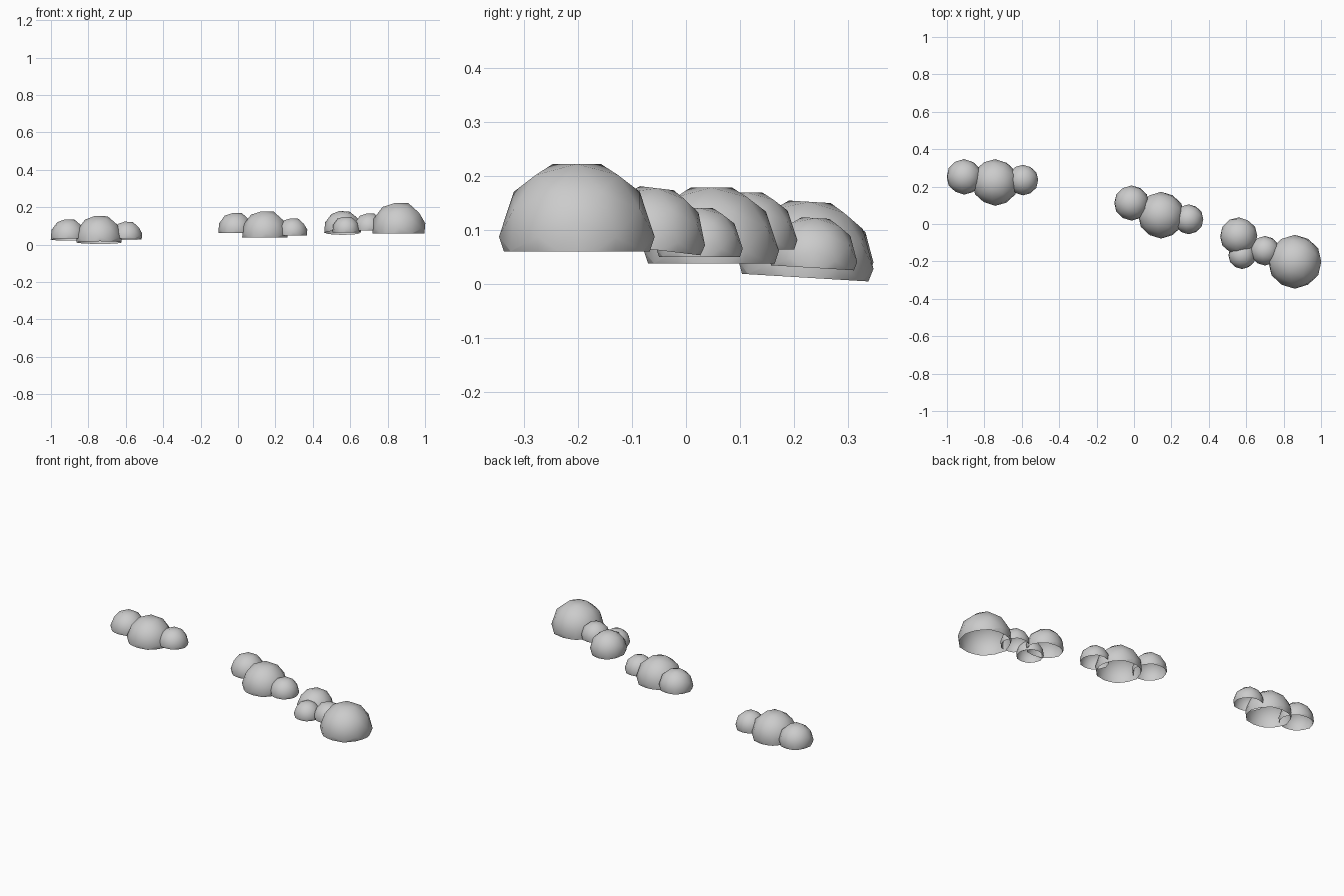
import bpy, bmesh, math
from mathutils import Vector, Matrix

if "Cube" in bpy.data.objects:
    bpy.data.objects.remove(bpy.data.objects["Cube"])


def face_up_rotation():
    # Rotation putting one icosahedron face on top with a corner toward -x
    bm = bmesh.new()
    bmesh.ops.create_icosphere(bm, subdivisions=1, radius=1)
    bm.normal_update()
    bm.faces.ensure_lookup_table()
    f = bm.faces[0]
    rot = f.normal.rotation_difference(Vector((0, 0, 1))).to_matrix().to_4x4()
    c = rot @ f.verts[0].co
    spin = Matrix.Rotation(math.pi - math.atan2(c.y, c.x), 4, 'Z')
    bm.free()
    return spin @ rot


BASE = face_up_rotation()


def dome(name, x, y, z, r, tilt=0.0, spin=0.0):
    # Low-poly ball, cut off just below its middle and left open underneath
    bm = bmesh.new()
    bmesh.ops.create_icosphere(bm, subdivisions=2, radius=r)
    bm.transform(Matrix.Rotation(spin, 4, 'Z') @ BASE)
    bmesh.ops.bisect_plane(bm, geom=bm.verts[:] + bm.edges[:] + bm.faces[:],
                           plane_co=(0, 0, -0.19 * r), plane_no=(0, 0, 1),
                           clear_inner=True)
    for f in bm.faces:
        f.smooth = True
    me = bpy.data.meshes.new(name)
    bm.to_mesh(me)
    bm.free()
    ob = bpy.data.objects.new(name, me)
    ob.location = (x, y, z)
    ob.rotation_euler = (tilt, 0, 0)
    bpy.context.collection.objects.link(ob)


# Three clusters: x, y, centre height, radius, tilt
clusters = {
    "left_bush": [
        (-0.908, 0.252, 0.045, 0.095, -0.06),
        (-0.742, 0.222, 0.035, 0.125, -0.06),
        (-0.593, 0.235, 0.045, 0.082, -0.06)],
    "middle_bush": [
        (-0.013, 0.112, 0.081, 0.094, 0),
        (0.145, 0.047, 0.061, 0.125, 0),
        (0.292, 0.025, 0.065, 0.080, 0)],
    "right_bush": [
        (0.560, -0.065, 0.083, 0.101, -0.12),
        (0.578, -0.167, 0.080, 0.074, 0),
        (0.700, -0.143, 0.092, 0.079, 0),
        (0.860, -0.202, 0.087, 0.144, 0)],
}
for name, domes in clusters.items():
    for i, d in enumerate(domes):
        dome(f"{name}_dome_{i + 1}", *d)
